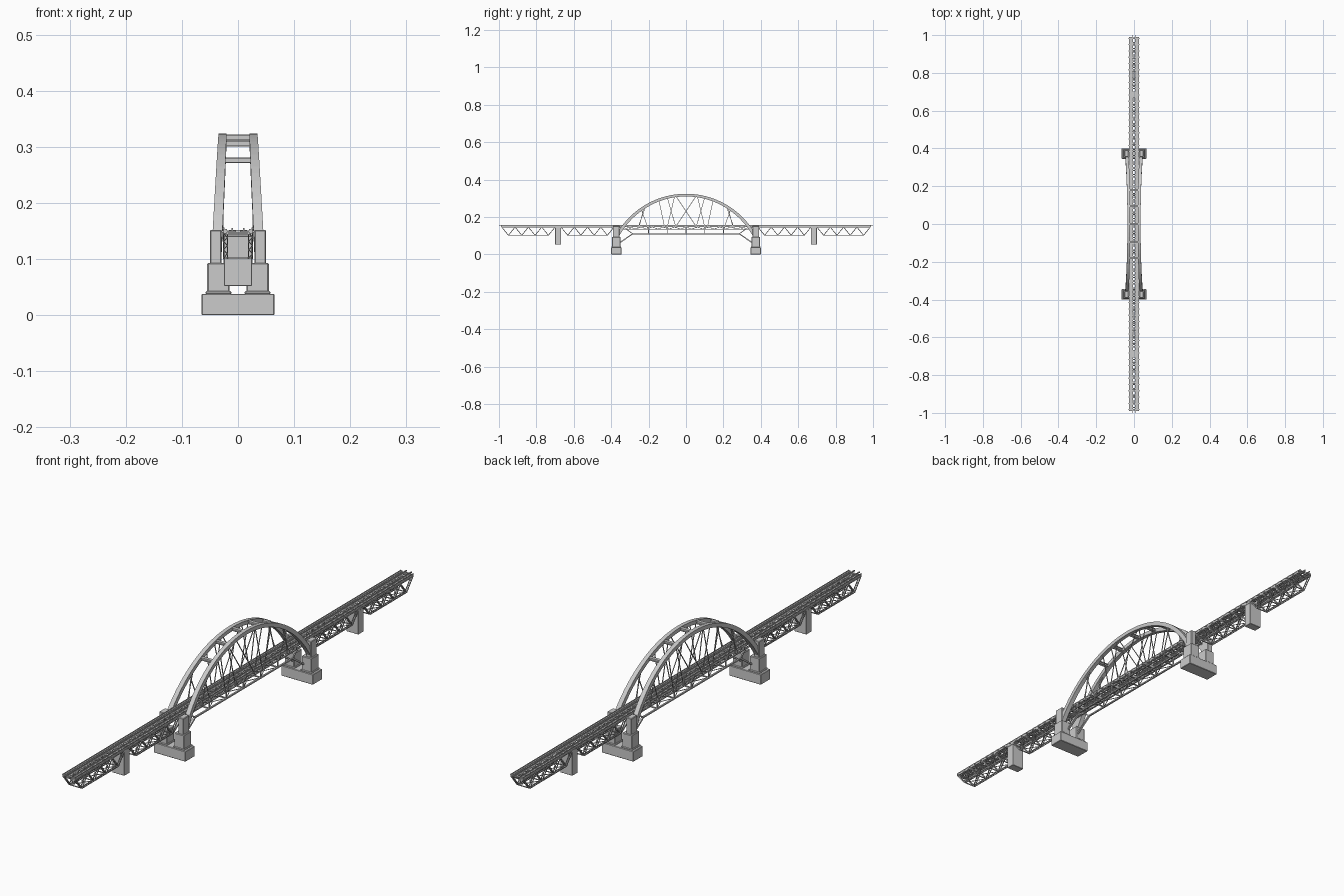
import bpy, bmesh, math
from mathutils import Vector, Matrix

if "Cube" in bpy.data.objects:
    bpy.data.objects.remove(bpy.data.objects["Cube"])


def finish(name, bm, bevel=0):
    bmesh.ops.recalc_face_normals(bm, faces=bm.faces)
    me = bpy.data.meshes.new(name)
    bm.to_mesh(me)
    bm.free()
    ob = bpy.data.objects.new(name, me)
    bpy.context.collection.objects.link(ob)
    if bevel:
        m = ob.modifiers.new("edge", 'BEVEL')
        m.width, m.segments = bevel, 1
    return ob


def box(bm, x0, x1, y0, y1, z0, z1):
    m = Matrix.Translation(((x0 + x1) / 2, (y0 + y1) / 2, (z0 + z1) / 2)) @ Matrix.Diagonal((abs(x1 - x0), abs(y1 - y0), abs(z1 - z0), 1))
    bmesh.ops.create_cube(bm, size=1, matrix=m)


def bar(bm, p, q, w, h):
    # square bar from p to q, w measured along x where possible
    p, q = Vector(p), Vector(q)
    d = q - p
    n = d.normalized()
    ref = Vector((1, 0, 0)) if abs(n.x) < 0.9 else Vector((0, 1, 0))
    u = (ref - n * ref.dot(n)).normalized()
    v = n.cross(u)
    m = Matrix((u * w, v * h, d)).transposed().to_4x4()
    m.translation = (p + q) / 2
    bmesh.ops.create_cube(bm, size=1, matrix=m)


def laced(bm, p, q, gap=0.007, t=0.0024, step=0.009):
    # two parallel flats joined by zigzag lacing
    p, q = Vector(p), Vector(q)
    off = Vector((gap / 2, 0, 0))
    for o in (off, -off):
        bar(bm, p + o, q + o, t * 0.8, t * 1.5)
    n = max(2, round((q - p).length / step))
    for i in range(n):
        a, b = p.lerp(q, i / n), p.lerp(q, (i + 1) / n)
        s = off if i % 2 else -off
        bar(bm, a + s, b - s, 0.0014, 0.0014)


# abutments: plinth and paired stepped legs
for side, tag in ((-1, "front"), (1, "back")):
    bm = bmesh.new()
    box(bm, -0.065, 0.065, side * 0.345, side * 0.4, 0, 0.038)
    finish(tag + "_plinth", bm, 0.0015)
    bm = bmesh.new()
    for s in (-1, 1):
        box(bm, s * 0.012, s * 0.058, side * 0.347, side * 0.397, 0.037, 0.043)
        box(bm, s * 0.015, s * 0.055, side * 0.35, side * 0.395, 0.04, 0.093)
        box(bm, s * 0.029, s * 0.05, side * 0.356, side * 0.391, 0.09, 0.152)
    finish(tag + "_abutment_legs", bm, 0.002)
    # approach pier
    bm = bmesh.new()
    box(bm, -0.025, 0.025, side * 0.668, side * 0.7, 0.052, 0.142)
    box(bm, -0.026, 0.026, side * 0.666, side * 0.702, 0.14, 0.149)
    finish(tag + "_pier", bm, 0.001)

# arch ribs, leaning inwards
R, ZC = 0.417, -0.1


def arch(y, s):
    z = ZC + math.sqrt(R * R - y * y)
    return Vector((s * (0.0275 + 0.0515 * (0.318 - z)), y, z))


a_max = math.asin(0.366 / R)
N = 40
for s, tag in ((-1, "left"), (1, "right")):
    bm = bmesh.new()
    rings = []
    for i in range(N + 1):
        a = -a_max + 2 * a_max * i / N
        c = arch(R * math.sin(a), s)
        k = abs(a) / a_max
        w, h = 0.007 + 0.002 * k, 0.007 + 0.0015 * k
        r = Vector((0, math.sin(a), math.cos(a)))
        rings.append([bm.verts.new(c + Vector((dx * w, 0, 0)) + r * h * dr)
                      for dx, dr in ((-1, -1), (1, -1), (1, 1), (-1, 1))])
    for A, B in zip(rings, rings[1:]):
        for j in range(4):
            bm.faces.new((A[j], A[(j + 1) % 4], B[(j + 1) % 4], B[j]))
    bm.faces.new(rings[0])
    bm.faces.new(rings[-1])
    finish(tag + "_arch_rib", bm)

# cross braces between the ribs
bm = bmesh.new()
for y in (-0.18, -0.095, 0, 0.095, 0.18):
    a, b = arch(y, -1), arch(y, 1)
    for dz in (-0.004, 0.004):
        bar(bm, a + Vector((0, 0, dz)), b + Vector((0, 0, dz)), 0.012, 0.0025)
    bar(bm, a, b, 0.005, 0.007)
finish("arch_braces", bm)

# inclined hangers: (height-end y, deck-end y), mirrored front to back
bm = bmesh.new()
for yt, yb in ((-0.215, -0.255), (-0.24, -0.205), (-0.145, -0.115),
               (-0.1, -0.155 + 0.1), (-0.225, -0.16 - 0.09), (-0.055, 0.055), (-0.06, -0.1)):
    for f in (-1, 1):
        for s in (-1, 1):
            bar(bm, arch(f * yt, s), (s * 0.0275, f * yb, 0.148), 0.0026, 0.0026)
            box(bm, s * 0.025, s * 0.03, f * yb - 0.003, f * yb + 0.003, 0.142, 0.153)
finish("hangers", bm)

# continuous deck: plates, stringers, sleepers, rails
bm = bmesh.new()
for s in (-1, 1):
    box(bm, s * 0.004, s * 0.0245, -0.99, 0.99, 0.1485, 0.151)
    box(bm, s * 0.0195, s * 0.0255, -0.99, 0.99, 0.146, 0.1535)
finish("deck_plates", bm)
bm = bmesh.new()
for i in range(60):
    y = -0.983 + i * 1.966 / 59
    box(bm, -0.029, 0.029, y - 0.003, y + 0.003, 0.147, 0.1505)
    box(bm, -0.016, 0.016, y + 0.009, y + 0.015 if i < 59 else y + 0.01, 0.149, 0.152)
    box(bm, -0.015, 0.015, y - 0.003, y + 0.003, 0.149, 0.152)
finish("sleepers", bm)
bm = bmesh.new()
for s in (-1, 1):
    box(bm, s * 0.009, s * 0.0115, -1, 1, 0.151, 0.1555)
    box(bm, s * 0.0245, s * 0.0265, -0.99, 0.99, 0.1535, 0.156)
finish("rails", bm)

# four approach spans of zigzag trusses
for f, tag in ((-1, "front"), (1, "back")):
    for y0, y1, pos in ((0.985, 0.7, "outer"), (0.668, 0.385, "inner")):
        bm = bmesh.new()
        n = 4
        p = (y1 - y0) / n
        top = [f * (y0 + i * p) for i in range(n + 1)]
        low = [f * (y0 + (i + 0.5) * p) for i in range(n)]
        for s in (-1, 1):
            x = s * 0.0225
            laced(bm, (x, top[0], 0.146), (x, top[-1], 0.146))
            laced(bm, (x, low[0], 0.102), (x, low[-1], 0.102))
            for i in range(n):
                laced(bm, (x, top[i], 0.146), (x, low[i], 0.102))
                laced(bm, (x, low[i], 0.102), (x, top[i + 1], 0.146))
        # lateral bracing
        for ys, z in ((top, 0.145), (low, 0.102)):
            for y in ys:
                bar(bm, (-0.0225, y, z), (0.0225, y, z), 0.003, 0.003)
            for a, b in zip(ys, ys[1:]):
                bar(bm, (-0.0225, a, z), (0.0225, b, z), 0.002, 0.002)
                bar(bm, (0.0225, a, z), (-0.0225, b, z), 0.002, 0.002)
        finish(tag + "_" + pos + "_truss", bm)

# main span girder, lower chord, posts and end struts
bm = bmesh.new()
ys = [-0.3 + 0.1 * i for i in range(7)]
for s in (-1, 1):
    x = s * 0.0225
    box(bm, x - 0.003, x + 0.003, -0.36, 0.36, 0.133, 0.137)
    for i in range(24):
        a, b = -0.36 + i * 0.03, -0.33 + i * 0.03
        z = (0.135, 0.147) if i % 2 else (0.147, 0.135)
        bar(bm, (x, a, z[0]), (x, b, z[1]), 0.004, 0.003)
    box(bm, x - 0.003, x + 0.003, -0.29, 0.29, 0.107, 0.112)
    for y in ys[1:-1]:
        box(bm, x - 0.002, x + 0.002, y - 0.002, y + 0.002, 0.11, 0.135)
    for f in (-1, 1):
        bar(bm, (x, f * 0.365, 0.055), (x, f * 0.285, 0.11), 0.007, 0.006)
        bar(bm, (x, f * 0.285, 0.11), (x, f * 0.32, 0.135), 0.004, 0.004)
finish("main_girders", bm)
bm = bmesh.new()
for y in ys:
    box(bm, -0.029, 0.029, y - 0.003, y + 0.003, 0.137, 0.147)
    if abs(y) < 0.29:
        box(bm, -0.0225, 0.0225, y - 0.002, y + 0.002, 0.108, 0.112)
for a, b in zip(ys[1:-1], ys[2:-1]):
    for s in (-1, 1):
        bar(bm, (s * 0.0225, a, 0.11), (-s * 0.0225, b, 0.11), 0.002, 0.002)
finish("floor_beams", bm)
